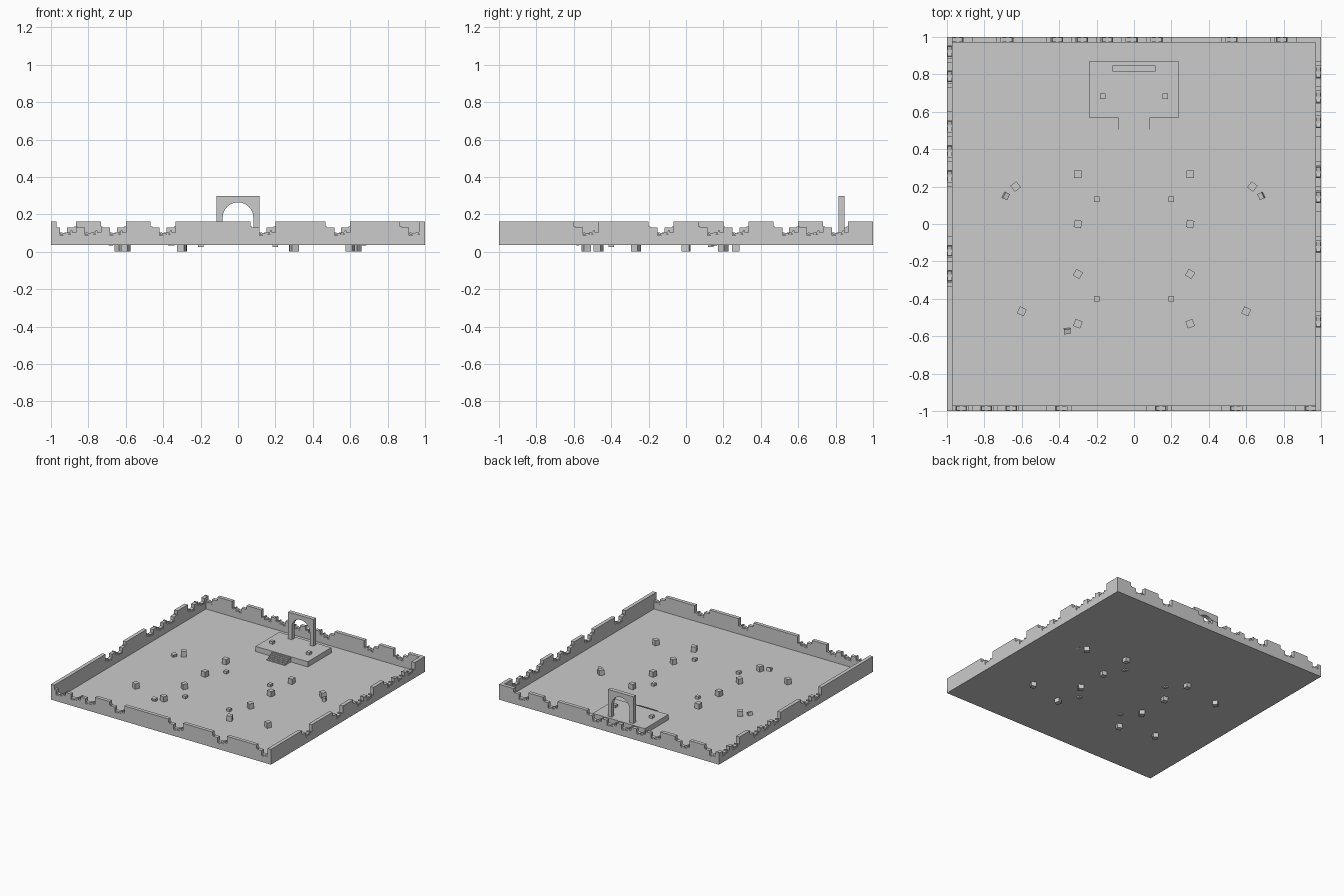
import bpy, bmesh, math
from mathutils import Matrix, Vector

if "Cube" in bpy.data.objects:
    bpy.data.objects.remove(bpy.data.objects["Cube"])

stone = bpy.data.materials.new("grey_stone")
stone.diffuse_color = (0.6, 0.6, 0.6, 1)
stone.use_nodes = True
stone.node_tree.nodes["Principled BSDF"].inputs["Base Color"].default_value = stone.diffuse_color

FLOOR, WALL_TOP, THICK = 0.037, 0.163, 0.03
SEGMENTS = 15
SEG = 2 / SEGMENTS


def finish(name, bm):
    bmesh.ops.recalc_face_normals(bm, faces=bm.faces)
    me = bpy.data.meshes.new(name)
    bm.to_mesh(me)
    bm.free()
    me.materials.append(stone)
    ob = bpy.data.objects.new(name, me)
    bpy.context.collection.objects.link(ob)
    return ob


def add_box(bm, center, size, rot=Matrix()):
    m = Matrix.Translation(center) @ rot @ Matrix.Diagonal((*size, 1))
    bmesh.ops.create_cube(bm, size=1, matrix=m)


def add_profile(bm, points, y0, y1, m=Matrix()):
    """Extrude an x/z outline from y0 to y1."""
    face = bm.faces.new([bm.verts.new(m @ Vector((x, y0, z))) for x, z in points])
    new = bmesh.ops.extrude_face_region(bm, geom=[face])["geom"]
    shift = m.to_3x3() @ Vector((0, y1 - y0, 0))
    bmesh.ops.translate(bm, vec=shift, verts=[v for v in new if isinstance(v, bmesh.types.BMVert)])


# Floor sheet
bm = bmesh.new()
bmesh.ops.create_grid(bm, x_segments=1, y_segments=1, size=1,
                      matrix=Matrix.Translation((0, 0, FLOOR)))
finish("floor", bm)

# Outline of a ruined wall piece: fraction along the piece, height
RUIN = [(0, .135), (.07, .135), (.07, .13), (.36, .13), (.36, .088), (.52, .088),
        (.52, .1), (.62, .1), (.62, .092), (.78, .092), (.78, .115), (.86, .115),
        (.86, .104), (1, .104)]


def wall(name, broken, turns):
    """One wall, made as the front wall and turned about the centre."""
    bm = bmesh.new()
    rot = Matrix.Rotation(turns * math.pi / 2, 4, 'Z')
    for i in range(SEGMENTS):
        x0 = -1 + i * SEG
        top = RUIN if i in broken else [(0, WALL_TOP), (1, WALL_TOP)]
        outline = [(x0 + SEG, FLOOR), (x0, FLOOR)] + [(x0 + u * SEG, z) for u, z in top]
        add_profile(bm, outline, -1, -1 + THICK, rot)
        if i in broken:  # loose bricks lying on the ruin
            for u, z, tilt in ((.46, .096, .25), (.7, .1, -.2)):
                p = rot @ Vector((x0 + u * SEG, -1 + THICK / 2, z))
                add_box(bm, p, (.022, .024, .012), rot @ Matrix.Rotation(tilt, 4, 'Y'))
    finish(name, bm)


def flip(ids):
    return {SEGMENTS - 1 - i for i in ids}


wall("front_wall", {0, 1, 2, 4, 8, 11, 14}, 0)
wall("right_wall", {3, 6, 8, 9, 11, 12, 13}, 1)
wall("back_wall", flip({0, 2, 4, 5, 6, 7, 8, 11, 13}), 2)
wall("left_wall", flip({5, 6, 9, 10, 11, 13, 14}), 3)

# Raised platform
PLAT = 0.08
bm = bmesh.new()
add_box(bm, (0, .72, (FLOOR + PLAT) / 2), (.475, .305, PLAT - FLOOR))
finish("platform", bm)

# Stairs up to the platform
bm = bmesh.new()
STEPS = 5
for i in range(STEPS):
    y0 = .49 + i * .08 / STEPS
    h = (PLAT - FLOOR) * (i + 1) / (STEPS + 1)
    add_box(bm, (0, (y0 + .57) / 2, FLOOR + h / 2), (.166, .57 - y0, h))
finish("stairs", bm)

# Archway with a half-round opening
bm = bmesh.new()
R, SPRING, W, TOP = .082, .183, .115, .30
arc = [(R * math.cos(a), SPRING + R * math.sin(a))
       for a in (math.pi * k / 16 for k in range(17))]
outline = [(W, TOP), (W, PLAT), (R, PLAT)] + arc + [(-R, PLAT), (-W, PLAT), (-W, TOP)]
add_profile(bm, outline, .815, .848)
finish("archway", bm)


def block(name, x, y, z0, z1, size, deg=0):
    bm = bmesh.new()
    add_box(bm, (x, y, (z0 + z1) / 2), (size, size, z1 - z0),
            Matrix.Rotation(math.radians(deg), 4, 'Z'))
    finish(name, bm)


# Pedestal blocks, sunk through the floor, and smaller blocks between them
for s in (-1, 1):
    for x, y, deg in ((.3, .267, 0), (.3, 0, -10), (.3, -.267, -30), (.3, -.533, 20),
                      (.633, .2, -38), (.6, -.467, -25)):
        d = deg if s > 0 or abs(y) < .3 else -deg
        if x == .6 or (x == .3 and y == -.267):
            d = deg
        if y == .2:
            d = deg * s
        block("pedestal_block", s * x, y, .002, .08, .04, d)
    for y in (.133, -.4):
        block("small_block", s * .2, y, .026, .058, .03)
    block("platform_block", s * .167, .683, PLAT - .011, PLAT + .021, .03)

# Fallen rubble blocks
for x, y, deg in ((-.685, .15, 65), (.68, .15, -65), (-.357, -.573, 5)):
    bm = bmesh.new()
    rot = Matrix.Rotation(math.radians(deg), 4, 'Z') @ Matrix.Rotation(.25, 4, 'X')
    add_box(bm, (x, y, FLOOR + .012), (.035, .026, .026), rot)
    finish("fallen_block", bm)
